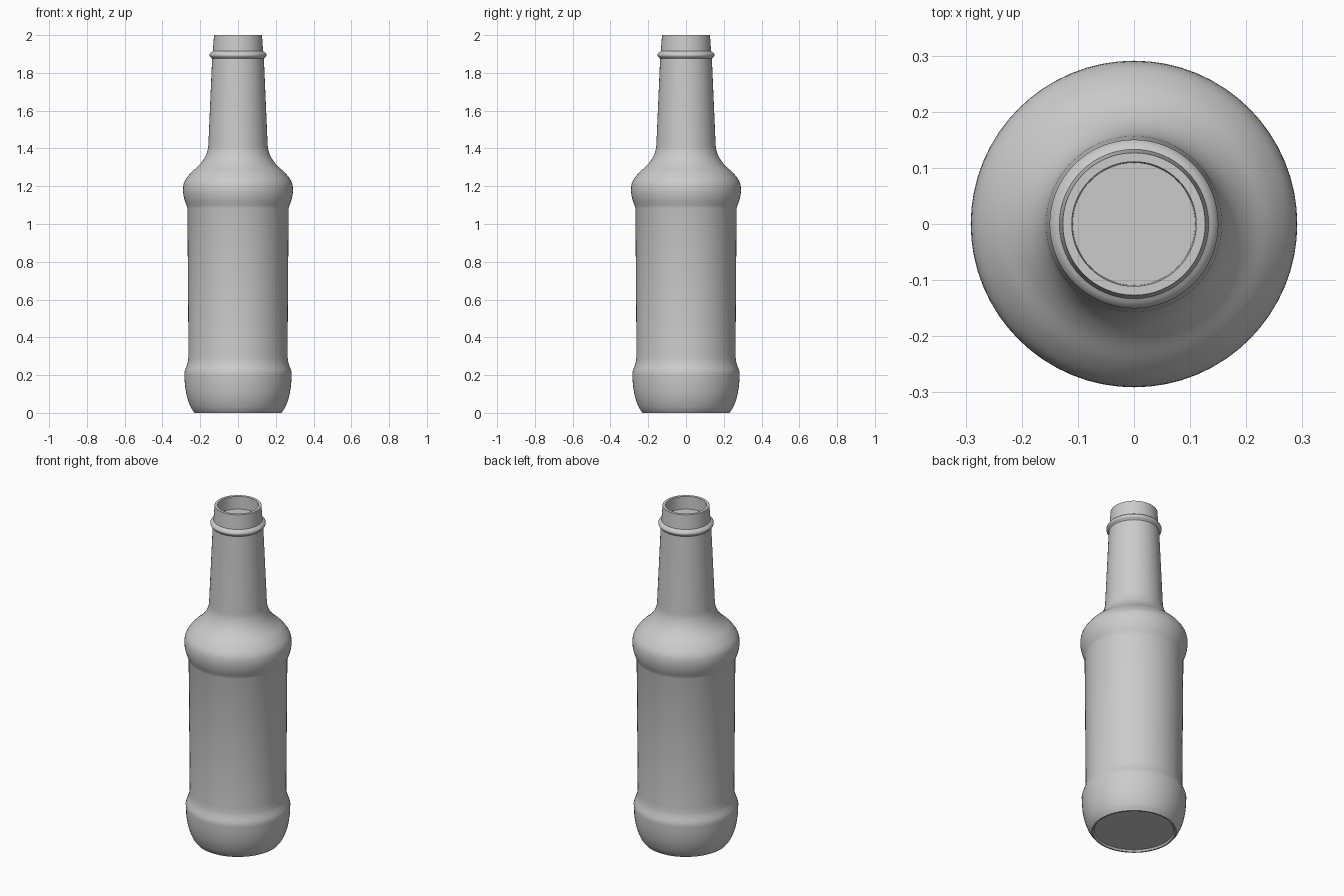
import bpy
import bmesh
import math
from mathutils import Vector

cube = bpy.data.objects.get("Cube")
if cube:
    bpy.data.objects.remove(cube, do_unlink=True)

SIDES = 64
STEPS = 4


def smooth_run(points):
    """Rounded outline through (radius, height) points."""
    pts = [Vector(p) for p in points]
    pts = [2 * pts[0] - pts[1]] + pts + [2 * pts[-1] - pts[-2]]
    out = []
    for a, b, c, d in zip(pts, pts[1:], pts[2:], pts[3:]):
        for i in range(STEPS):
            t = i / STEPS
            out.append(0.5 * (2 * b + (c - a) * t
                              + (2 * a - 5 * b + 4 * c - d) * t ** 2
                              + (3 * b - a - 3 * c + d) * t ** 3))
    return out + [pts[-2]]


def lathe(name, outline, material):
    """Turn an outline around the z axis into a closed solid."""
    bm = bmesh.new()
    verts = [bm.verts.new((r, 0, z)) for r, z in outline]
    edges = [bm.edges.new(pair) for pair in zip(verts, verts[1:])]
    bmesh.ops.spin(bm, geom=verts + edges, cent=(0, 0, 0), axis=(0, 0, 1),
                   angle=math.tau, steps=SIDES, use_merge=True)
    bmesh.ops.remove_doubles(bm, verts=bm.verts, dist=0.0001)
    bmesh.ops.recalc_face_normals(bm, faces=bm.faces)
    mesh = bpy.data.meshes.new(name)
    bm.to_mesh(mesh)
    bm.free()
    mesh.materials.append(material)
    obj = bpy.data.objects.new(name, mesh)
    bpy.context.collection.objects.link(obj)
    bpy.ops.object.select_all(action='DESELECT')
    obj.select_set(True)
    bpy.context.view_layer.objects.active = obj
    bpy.ops.object.shade_smooth_by_angle(angle=math.radians(35))
    return obj


grey = bpy.data.materials.new("plain grey")
grey.use_nodes = True
colour = (0.6, 0.6, 0.6, 1)
grey.diffuse_color = colour
grey.node_tree.nodes["Principled BSDF"].inputs["Base Color"].default_value = colour

# Underside and rounded base
underside = [(0, 0.01), (0.215, 0.01), (0.222, 0)]
base = smooth_run([(0.23, 0), (0.25, 0.03), (0.27, 0.085),
                   (0.281, 0.15), (0.284, 0.215)])
waist = smooth_run([(0.28, 0.228), (0.267, 0.265), (0.262, 0.3)])
# Straight label panel, then bulging shoulder
panel = [(0.268, 1.085)]
shoulder = smooth_run([(0.271, 1.095), (0.285, 1.135), (0.291, 1.18),
                       (0.283, 1.225), (0.25, 1.27), (0.207, 1.31),
                       (0.177, 1.35), (0.16, 1.395), (0.156, 1.44)])
# Neck with its ring
neck = [(0.137, 1.875)]
ring = smooth_run([(0.141, 1.88), (0.149, 1.888), (0.15, 1.898),
                   (0.143, 1.908), (0.133, 1.915)])
# Lip and shallow mouth
mouth = [(0.127, 2), (0.111, 2), (0.109, 1.925), (0, 1.925)]

lathe("bottle", underside + base + waist + panel + shoulder + neck + ring + mouth, grey)
